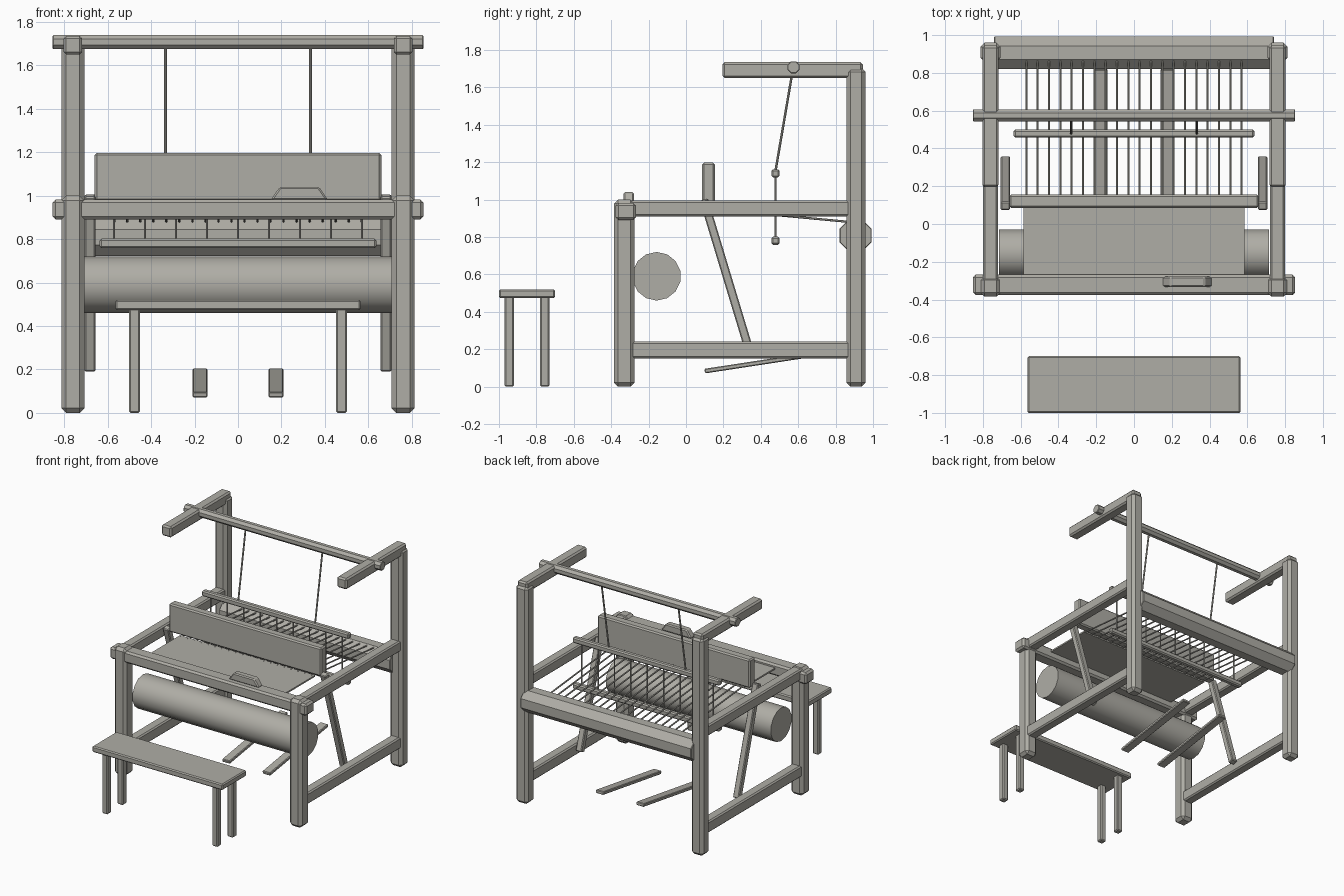
import bpy
import math
from mathutils import Vector, Matrix

if "Cube" in bpy.data.objects:
    bpy.data.objects.remove(bpy.data.objects["Cube"])

wood = bpy.data.materials.new("warm grey wood")
wood.diffuse_color = (0.43, 0.42, 0.38, 1)
wood.use_nodes = True
wood.node_tree.nodes["Principled BSDF"].inputs["Base Color"].default_value = wood.diffuse_color


def finish(ob, name, bevel=0.0):
    ob.name = name
    ob.data.materials.append(wood)
    if bevel:
        m = ob.modifiers.new("chamfer", 'BEVEL')
        m.width = bevel
        m.segments = 1
        m.limit_method = 'ANGLE'
        m.angle_limit = math.radians(50)
    return ob


def box(name, x, y, z, bevel=0.01):
    """Chamfered box from (min, max) pairs."""
    bpy.ops.mesh.primitive_cube_add(size=1)
    ob = bpy.context.object
    size = [b - a for a, b in (x, y, z)]
    mid = [(a + b) / 2 for a, b in (x, y, z)]
    ob.data.transform(Matrix.Translation(mid) @ Matrix.Diagonal((*size, 1)))
    return finish(ob, name, bevel)


def plank(name, p, q, width, thick, bevel=0.006):
    """Box running from p to q in a y-z plane; width lies along x."""
    p, q = Vector(p), Vector(q)
    d = q - p
    bpy.ops.mesh.primitive_cube_add(size=1)
    ob = bpy.context.object
    ob.data.transform(Matrix.Diagonal((width, d.length, thick, 1)))
    ob.rotation_euler.x = math.atan2(d.z, d.y)
    ob.location = (p + q) / 2
    return finish(ob, name, bevel)


def rod(name, p, q, r, sides=6, turn=0.0, bevel=0.0):
    """Round or faceted bar from p to q."""
    p, q = Vector(p), Vector(q)
    d = q - p
    bpy.ops.mesh.primitive_cylinder_add(vertices=sides, radius=r, depth=d.length)
    ob = bpy.context.object
    ob.data.transform(Matrix.Rotation(turn, 4, 'Z'))
    ob.rotation_euler = d.to_track_quat('Z', 'Y').to_euler()
    ob.location = (p + q) / 2
    return finish(ob, name, bevel)


# Side frames, mirrored left and right
for s, side in ((-1, "left"), (1, "right")):
    def sx(a, b):
        return tuple(sorted((s * a, s * b)))
    box(side + "_front_post", sx(.707, .813), (-.385, -.275), (0, 1.0), .022)
    box(side + "_back_post", sx(.707, .813), (.858, .96), (0, 1.705), .022)
    box(side + "_top_rail", sx(.72, .80), (-.30, .88), (.91, .995), .01)
    box(side + "_lower_rail", sx(.72, .80), (-.30, .88), (.15, .24), .01)
    box(side + "_overhead_arm", sx(.717, .803), (.195, .945), (1.65, 1.735), .012)
    # Swinging beater arm, treadle and hanging cord
    plank(side + "_beater_arm", (s * .681, .095, 1.0), (s * .681, .338, .195), .05, .046)
    plank(side + "_treadle", (s * .175, .10, .083), (s * .175, .82, .193), .068, .025, .005)
    rod(side + "_hanging_cord", (s * .333, .572, 1.70), (s * .333, .478, 1.15), .0065, 8)

# Cross beams
box("front_beam", (-.853, .853), (-.376, -.268), (.89, .982), .014)
rod("overhead_beam", (-.853, .575, 1.707), (.853, .575, 1.707), .035, 8, math.pi / 8, .004)
rod("warp_beam", (-.74, .907, .808), (.74, .907, .808), .093, 8, math.pi / 8, .004)

# Cloth roll, smooth round the side
roll = rod("cloth_roll", (-.715, -.157, .59), (.715, -.157, .59), .13, 14)
bpy.ops.object.shade_smooth_by_angle(angle=math.radians(35))

# Beater board and woven cloth
box("beater_board", (-.66, .66), (.085, .155), (.975, 1.197), .01)
box("woven_cloth", (-.585, .585), (-.275, .12), (.944, .956), 0)

# Warp threads
for i in range(20):
    x = -.57 + i * .06
    rod("warp_thread", (x, .10, .953), (x, .88, .88), .006, 6)

# Heddle bars and heddles
box("upper_heddle_bar", (-.637, .637), (.457, .5), (1.118, 1.162), .009)
box("lower_heddle_bar", (-.637, .637), (.457, .5), (.758, .802), .009)
for i in range(9):
    x = -.57 + i * .1425
    rod("heddle", (x, .478, .79), (x, .478, 1.13), .005, 6)

# Shuttle resting on the front beam, tapered at the top
shuttle = box("shuttle", (.15, .415), (-.334, -.279), (.98, 1.04), .008)
for v in shuttle.data.vertices:
    if v.co.z > 1.0:
        v.co.x += .042 if v.co.x < .28 else -.042

# Bench
box("bench_seat", (-.565, .565), (-1.0, -.70), (.473, .52), .008)
for x in (-.477, .477):
    for y in (-.945, -.755):
        box("bench_leg", (x - .025, x + .025), (y - .025, y + .025), (0, .48), .007)
